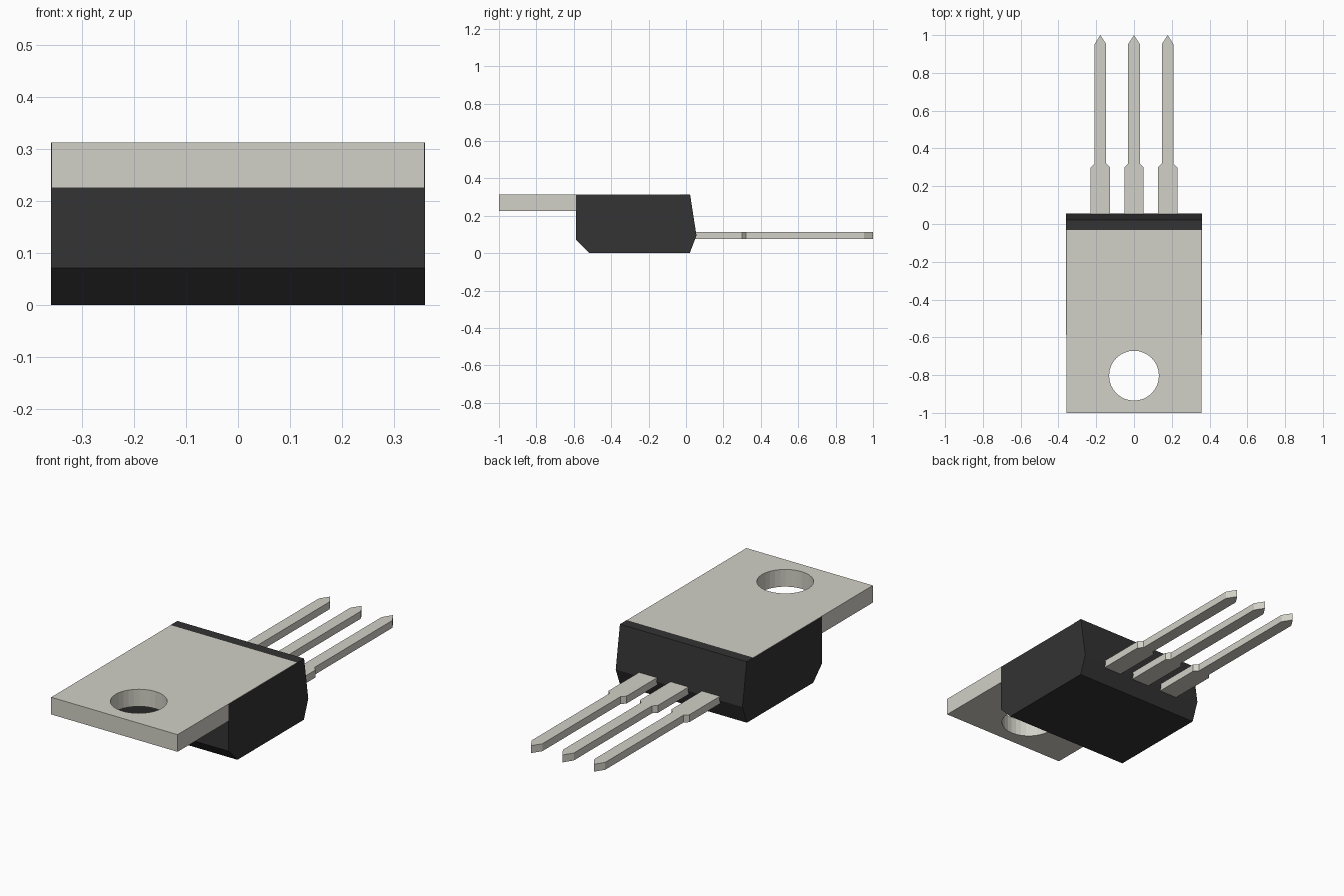
import bpy
import bmesh
from mathutils import Vector

default = bpy.data.objects.get("Cube")
if default:
    bpy.data.objects.remove(default, do_unlink=True)


def material(name, colour):
    mat = bpy.data.materials.new(name)
    mat.use_nodes = True
    mat.diffuse_color = (*colour, 1)
    mat.node_tree.nodes["Principled BSDF"].inputs["Base Color"].default_value = (*colour, 1)
    return mat


metal = material("warm grey metal", (0.645, 0.638, 0.571))
plastic = material("black plastic", (0.033, 0.033, 0.033))


def prism(name, outline, offset, mat):
    """Extrude a closed 3D outline along an offset."""
    bm = bmesh.new()
    face = bm.faces.new([bm.verts.new(p) for p in outline])
    result = bmesh.ops.extrude_face_region(bm, geom=[face], use_keep_orig=True)
    moved = [g for g in result["geom"] if isinstance(g, bmesh.types.BMVert)]
    bmesh.ops.translate(bm, verts=moved, vec=Vector(offset))
    bmesh.ops.recalc_face_normals(bm, faces=bm.faces)
    mesh = bpy.data.meshes.new(name)
    bm.to_mesh(mesh)
    bm.free()
    mesh.materials.append(mat)
    obj = bpy.data.objects.new(name, mesh)
    bpy.context.collection.objects.link(obj)
    return obj


HALF = 0.359
TOP = 0.313

# Plastic body: side profile, with a hair-thin step where the tab lies on top
profile = [(-0.588, 0.311), (-0.588, 0.071), (-0.517, 0), (0.02, 0),
           (0.056, 0.094), (0.022, TOP), (-0.033, TOP), (-0.033, 0.311)]
prism("body", [(-HALF, y, z) for y, z in profile], (2 * HALF, 0, 0), plastic)

# Metal mounting tab, slightly narrower so the body covers its embedded sides
edge = HALF - 0.001
corners = [(-edge, -1), (edge, -1), (edge, -0.033), (-edge, -0.033)]
tab = prism("mounting_tab", [(x, y, 0.225) for x, y in corners], (0, 0, TOP - 0.225), metal)

# Screw hole through the tab
bpy.ops.mesh.primitive_cylinder_add(vertices=32, radius=0.132, depth=0.4,
                                    location=(0, -0.803, 0.27))
cutter = bpy.context.object
cutter.name = "hole_cutter"
cutter.hide_render = True
cutter.data.materials.append(metal)
cut = tab.modifiers.new("screw hole", "BOOLEAN")
cut.operation = "DIFFERENCE"
cut.solver = "EXACT"
cut.object = cutter
bpy.context.view_layer.objects.active = tab
bpy.ops.object.modifier_apply(modifier=cut.name)
bpy.data.objects.remove(cutter, do_unlink=True)

# Three pointed leads with wide shoulders: half outline mirrored about its axis
half_lead = [(0.051, 0.0), (0.051, 0.3), (0.031, 0.32), (0.031, 0.952)]
lead = half_lead + [(0, 1)] + [(-x, y) for x, y in reversed(half_lead)]
for name, centre in (("right_lead", -0.178), ("middle_lead", 0), ("left_lead", 0.178)):
    prism(name, [(centre + x, y, 0.075) for x, y in lead], (0, 0, 0.038), metal)
